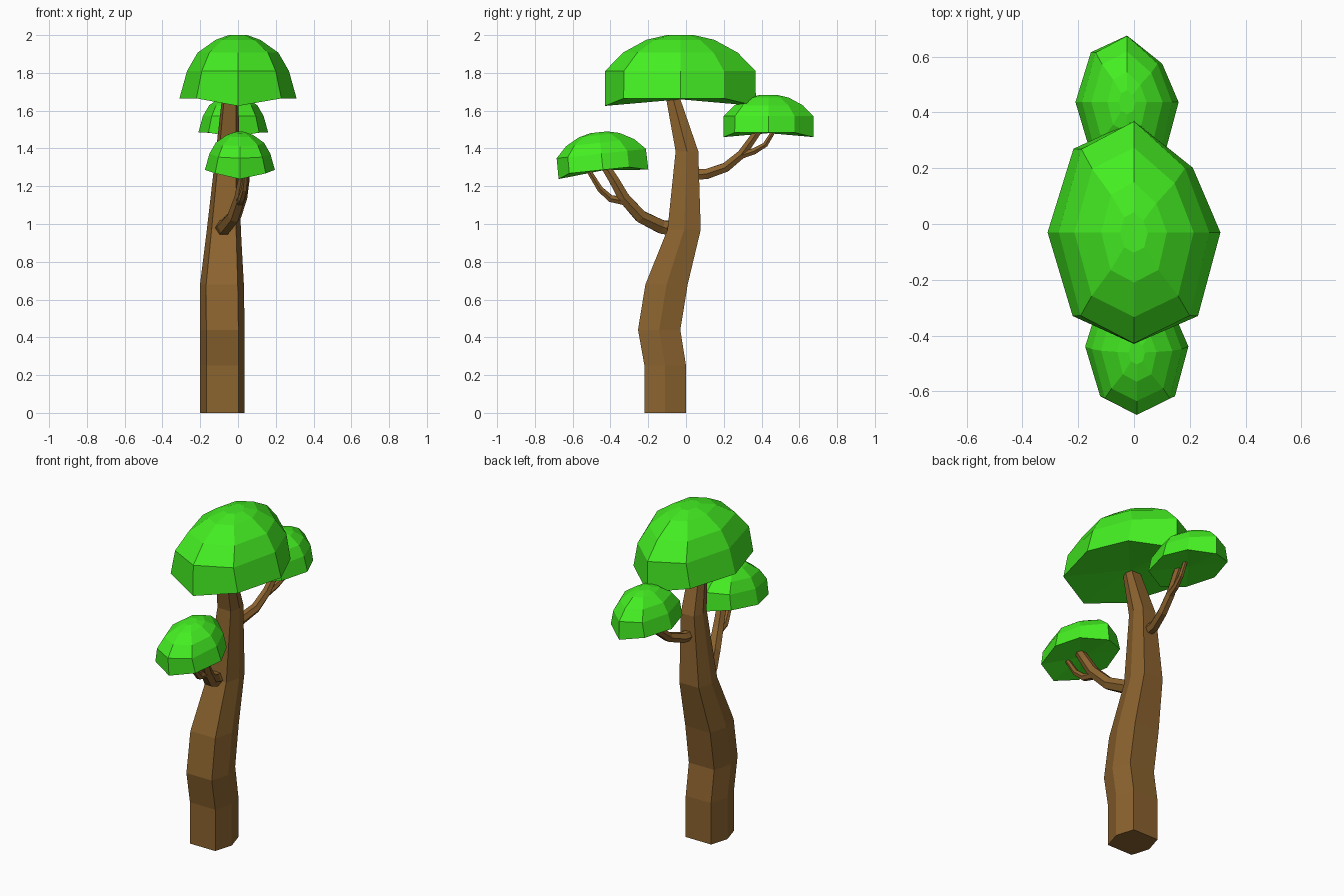
import bpy
from math import cos, sin, pi, radians
from mathutils import Vector

if "Cube" in bpy.data.objects:
    bpy.data.objects.remove(bpy.data.objects["Cube"])


def material(name, rgb):
    m = bpy.data.materials.new(name)
    m.diffuse_color = (*rgb, 1)
    m.use_nodes = True
    m.node_tree.nodes["Principled BSDF"].inputs["Base Color"].default_value = m.diffuse_color
    return m


BARK = material("bark", (0.26, 0.125, 0.028))
LEAF = material("leaf", (0.058, 0.85, 0.016))


def add_object(name, verts, faces, mat):
    me = bpy.data.meshes.new(name)
    me.from_pydata(verts, [], faces)
    me.materials.append(mat)
    ob = bpy.data.objects.new(name, me)
    bpy.context.collection.objects.link(ob)
    return ob


def loft(name, rings, mat):
    """Skin equal-sized rings, closing both ends with a flat face."""
    n = len(rings[0])
    faces = [list(range(n))[::-1], [(len(rings) - 1) * n + i for i in range(n)]]
    for r in range(len(rings) - 1):
        for i in range(n):
            j = (i + 1) % n
            faces.append((r * n + i, r * n + j, (r + 1) * n + j, (r + 1) * n + i))
    return add_object(name, [v for ring in rings for v in ring], faces, mat)


# Trunk: bent six-sided column (centre x, centre y, z, half width x, half width y)
HEX = [(1, 0), (0.72, 1), (-0.72, 1), (-1, 0), (-0.72, -1), (0.72, -1)]
TRUNK = [(-0.083, -0.11, 0, 0.118, 0.11), (-0.083, -0.11, 0.25, 0.118, 0.11),
         (-0.083, -0.142, 0.44, 0.118, 0.112), (-0.085, -0.103, 0.68, 0.116, 0.112),
         (-0.075, -0.01, 0.97, 0.09, 0.088), (-0.055, 0.005, 1.385, 0.062, 0.06),
         (-0.04, -0.075, 1.69, 0.042, 0.035)]
loft("trunk", [[(x + hx * a, y + hy * b, z) for a, b in HEX] for x, y, z, hx, hy in TRUNK], BARK)


# Branches: tapered six-sided tubes following short paths
def branch(name, path, r0, r1, sides=6):
    pts = [Vector(p) for p in path]
    rings = []
    for k, p in enumerate(pts):
        t = (pts[min(k + 1, len(pts) - 1)] - pts[max(k - 1, 0)]).normalized()
        u = Vector((1, 0, 0))
        u = (u - t * u.dot(t)).normalized()
        v = t.cross(u)
        r = r0 + (r1 - r0) * k / (len(pts) - 1)
        rings.append([p + r * (cos(2 * pi * i / sides) * u + sin(2 * pi * i / sides) * v)
                      for i in range(sides)])
    loft(name, rings, BARK)


branch("front_branch", [(-0.09, -0.03, 0.97), (-0.07, -0.13, 0.985), (-0.02, -0.24, 1.04),
                        (0.015, -0.33, 1.14), (0.03, -0.38, 1.23), (0.035, -0.43, 1.31)], 0.045, 0.027)
branch("front_twig", [(0.01, -0.32, 1.12), (0.02, -0.4, 1.135), (0.035, -0.455, 1.185),
                      (0.045, -0.52, 1.29)], 0.025, 0.014)
branch("back_branch", [(-0.06, 0.02, 1.26), (-0.055, 0.11, 1.265), (-0.03, 0.21, 1.3),
                       (-0.015, 0.295, 1.37), (-0.005, 0.345, 1.44), (0, 0.4, 1.52)], 0.033, 0.022)
branch("back_twig", [(-0.015, 0.28, 1.36), (0.0, 0.36, 1.385), (0.015, 0.42, 1.42),
                     (0.02, 0.475, 1.51)], 0.022, 0.012)


# Canopies: eight-sided flattened domes, all the same shape
OUTLINE = [(0, 1), (0.68, 0.58), (1, 0), (0.74, -0.75), (0, -1), (-0.71, -0.75), (-1, 0), (-0.7, 0.75)][::-1]
DOME = [(0.04, 1, 1), (0.185, 0.87, 0.995), (0.282, 0.69, 0.76), (0.35, 0.38, 0.45), (0.375, 0.16, 0.18)]


def canopy(name, location, size, tilt):
    rings = []
    for k, (z, sx, sy) in enumerate(DOME):
        dip = 0.04 if k == 0 else 0
        rings.append([(0.31 * sx * x, 0.4 * sy * y, z - dip * max(0, abs(y) - 0.75) * 4)
                      for x, y in OUTLINE])
    n = len(OUTLINE)
    verts = [v for ring in rings for v in ring] + [(0, 0, 0.035)]
    faces = [(r * n + i, r * n + (i + 1) % n, (r + 1) * n + (i + 1) % n, (r + 1) * n + i)
             for r in range(len(DOME) - 1) for i in range(n)]
    faces.append([(len(DOME) - 1) * n + i for i in range(n)])
    faces += [((i + 1) % n, i, len(verts) - 1) for i in range(n)]
    ob = add_object(name, verts, faces, LEAF)
    ob.location = location
    ob.scale = (size,) * 3
    ob.rotation_euler.x = radians(tilt)


canopy("top_canopy", (0, -0.03, 1.625), 1, 0)
canopy("back_canopy", (-0.025, 0.437, 1.46), 0.597, 0)
canopy("front_canopy", (0.01, -0.437, 1.263), 0.597, 6)
